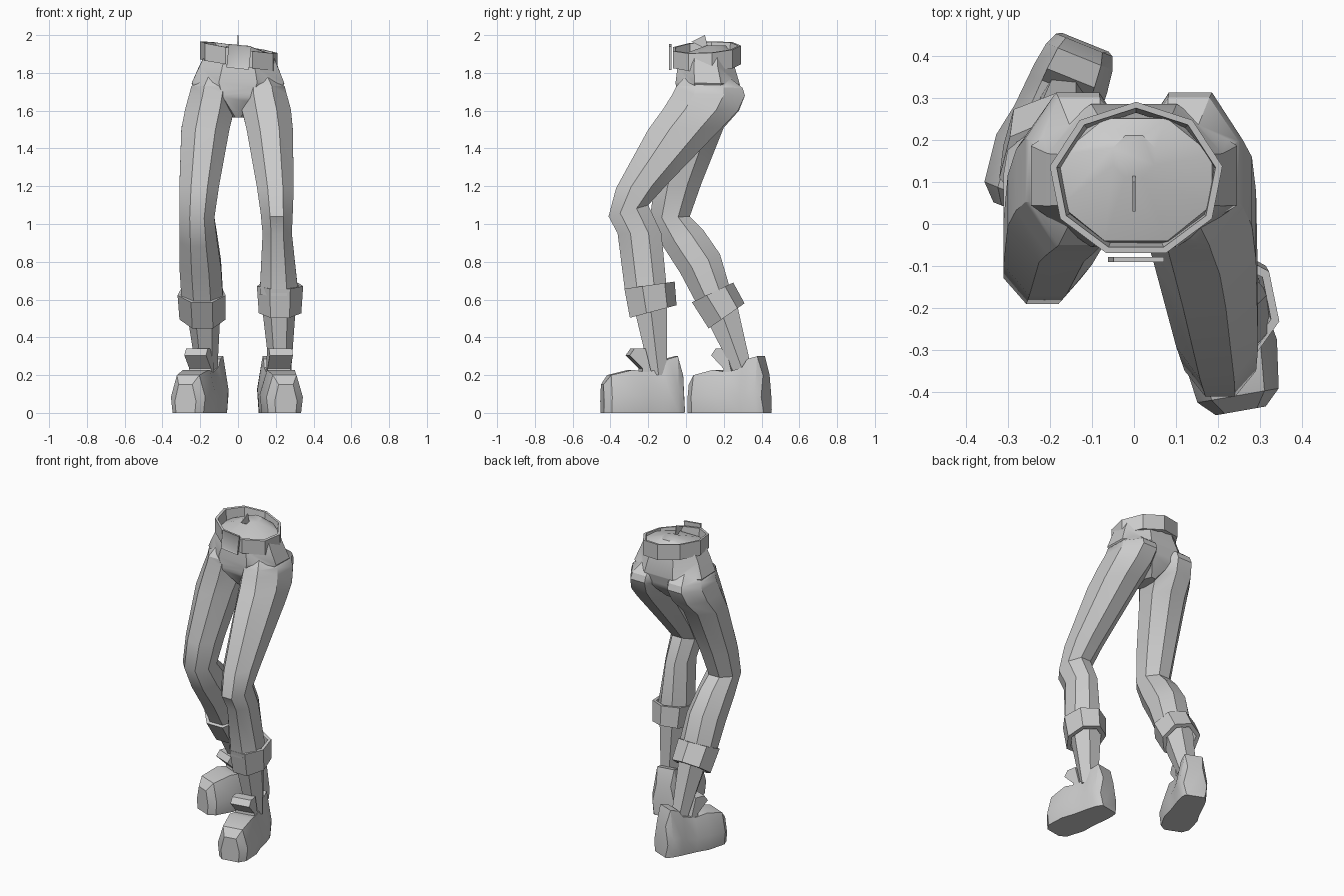
import bpy, bmesh, math
from mathutils import Matrix, Vector

if "Cube" in bpy.data.objects:
    bpy.data.objects.remove(bpy.data.objects["Cube"], do_unlink=True)

grey = bpy.data.materials.new("plain grey")
grey.use_nodes = True
grey.diffuse_color = (0.6, 0.6, 0.6, 1)
grey.node_tree.nodes["Principled BSDF"].inputs["Base Color"].default_value = grey.diffuse_color


def shade(obj, angle=32):
    bpy.ops.object.select_all(action="DESELECT")
    obj.select_set(True)
    bpy.context.view_layer.objects.active = obj
    bpy.ops.object.shade_smooth_by_angle(angle=math.radians(angle))


def finish(name, bm, matrix=None):
    """Turn a bmesh into a named object with tidy normals and shading."""
    if matrix:
        bm.transform(matrix)
    bmesh.ops.recalc_face_normals(bm, faces=bm.faces)
    mesh = bpy.data.meshes.new(name)
    bm.to_mesh(mesh)
    bm.free()
    mesh.materials.append(grey)
    obj = bpy.data.objects.new(name, mesh)
    bpy.context.collection.objects.link(obj)
    shade(obj)
    return obj


def skin(bm, rings, loop=False):
    """Bridge rings of points; cap the ends, or close the tube into a loop."""
    rows = [[bm.verts.new(p) for p in ring] for ring in rings]
    pairs = list(zip(rows, rows[1:]))
    if loop:
        pairs.append((rows[-1], rows[0]))
    else:
        bm.faces.new(rows[0])
        bm.faces.new(rows[-1])
    count = len(rows[0])
    for a, b in pairs:
        for i in range(count):
            j = (i + 1) % count
            bm.faces.new((a[i], a[j], b[j], b[i]))


def oval(section, sides=8, roll=0.0, shrink=1.0):
    """Polygon ring from front (y, z), back (y, z) and the x range."""
    fy, fz, by, bz, x0, x1 = section
    centre = Vector(((x0 + x1) / 2, (fy + by) / 2, (fz + bz) / 2))
    front = (Vector((centre.x, fy, fz)) - centre) * shrink
    side = Vector(((x1 - x0) / 2, 0, 0)) * shrink
    angles = [(i + 0.5) * math.tau / sides for i in range(sides)]
    widest = max(math.sin(a) for a in angles)
    deepest = max(abs(math.cos(a)) for a in angles)
    points = []
    for a in angles:
        p = centre + front * math.cos(a) / deepest + side * math.sin(a) / widest
        p.z -= roll * (p.x - centre.x)
        points.append(p)
    return points


def limb(name, sections, sides=8):
    bm = bmesh.new()
    skin(bm, [oval(s, sides) for s in sections])
    return finish(name, bm)


def merge(base, parts):
    """Weld overlapping parts into one clean surface."""
    for part in parts:
        mod = base.modifiers.new("merge", "BOOLEAN")
        mod.operation = "UNION"
        mod.solver = "EXACT"
        mod.object = part
        # Keep the join ahead of the shading modifier
        base.modifiers.move(len(base.modifiers) - 1, 0)
        bpy.context.view_layer.objects.active = base
        bpy.ops.object.modifier_apply(modifier=mod.name)
        bpy.data.objects.remove(part, do_unlink=True)
    shade(base)


def band(name, top, bottom, sides, roll, lip, hem):
    """Thick hollow band, used for the belt and the turned-up hems."""
    bm = bmesh.new()
    skin(bm, [oval(top, sides, roll), oval(bottom, sides, roll),
              oval(bottom, sides, roll, hem), oval(top, sides, roll, lip)], loop=True)
    finish(name, bm)


def shoe(name, x, y, turn):
    """Chunky shoe from cross-sections running toe to heel, plus a tongue."""
    place = Matrix.Translation((x, y, 0)) @ Matrix.Rotation(math.radians(turn), 4, "Z")
    stations = [(-0.222, 0.15, 0.06), (-0.185, 0.2, 0.098), (-0.07, 0.228, 0.114),
                (0.01, 0.215, 0.1), (0.09, 0.24, 0.095), (0.12, 0.285, 0.093),
                (0.175, 0.3, 0.085), (0.205, 0.2, 0.072), (0.212, 0.04, 0.06)]
    outline = [(-0.9, 0), (-1, 0.42), (-0.65, 1), (0.65, 1), (1, 0.42), (0.9, 0)]
    bm = bmesh.new()
    skin(bm, [[(u * w, s, v * h) for u, v in outline] for s, h, w in stations])
    body = finish(name, bm, place)
    profile = [(-0.02, 0.18), (-0.015, 0.235), (-0.085, 0.305),
               (-0.06, 0.34), (0, 0.34), (0.04, 0.18)]
    bm = bmesh.new()
    skin(bm, [[(sx, s, z) for s, z in profile] for sx in (-0.062, 0.062)])
    merge(body, [finish(name + "_tongue", bm, place)])


# Seat of the trousers, with the shallow domed top inside the belt
trousers = limb("trousers", [
    (0.11, 1.945, 0.21, 1.945, -0.05, 0.05), (-0.04, 1.89, 0.25, 1.9, -0.175, 0.185),
    (-0.045, 1.83, 0.255, 1.84, -0.205, 0.21), (-0.055, 1.75, 0.285, 1.74, -0.245, 0.245),
    (-0.05, 1.67, 0.265, 1.66, -0.19, 0.19), (0.02, 1.565, 0.18, 1.565, -0.035, 0.035)])

# Trouser legs: left steps forward, right trails
left_leg = limb("left_trouser_leg", [
    (0.03, 1.82, 0.2, 1.8, 0.04, 0.18), (-0.05, 1.73, 0.3, 1.72, 0.012, 0.248),
    (-0.07, 1.69, 0.312, 1.68, 0.01, 0.258),
    (-0.12, 1.61, 0.275, 1.6, 0.02, 0.28), (-0.2, 1.5, 0.19, 1.51, 0.045, 0.29),
    (-0.37, 1.19, -0.1, 1.21, 0.1, 0.295), (-0.41, 1.04, -0.2, 1.1, 0.12, 0.29),
    (-0.362, 0.95, -0.13, 0.95, 0.13, 0.285), (-0.32, 0.62, -0.1, 0.64, 0.115, 0.32)])
right_leg = limb("right_trouser_leg", [
    (0.03, 1.82, 0.2, 1.8, -0.18, -0.04), (-0.05, 1.73, 0.3, 1.72, -0.248, -0.012),
    (-0.056, 1.69, 0.312, 1.68, -0.258, -0.01),
    (-0.07, 1.61, 0.28, 1.6, -0.28, -0.02), (-0.09, 1.5, 0.2, 1.51, -0.3, -0.045),
    (-0.17, 1.2, 0.08, 1.21, -0.31, -0.1), (-0.19, 1.03, 0.02, 1.04, -0.31, -0.125),
    (-0.12, 0.88, 0.09, 0.97, -0.31, -0.11), (-0.03, 0.74, 0.18, 0.84, -0.31, -0.09),
    (0.05, 0.59, 0.23, 0.67, -0.3, -0.08)])
merge(trousers, [left_leg, right_leg])

# Small upright point on top of the dome
bm = bmesh.new()
skin(bm, [[(x, 0.03, 1.965), (x, 0.1, 2.0), (x, 0.12, 1.92)] for x in (-0.003, 0.003)])
finish("top_point", bm)

# Hems, shins and shoes
band("left_cuff", (-0.34, 0.655, -0.06, 0.695, 0.1, 0.345),
     (-0.31, 0.5, -0.05, 0.57, 0.11, 0.335), 7, 0, 0.84, 0.78)
band("right_cuff", (0.02, 0.58, 0.25, 0.69, -0.32, -0.065),
     (0.11, 0.44, 0.31, 0.58, -0.31, -0.065), 7, 0, 0.84, 0.78)
limb("left_shin", [(-0.29, 0.62, -0.1, 0.62, 0.12, 0.31), (-0.19, 0.2, -0.1, 0.2, 0.17, 0.28)], 6)
limb("right_shin", [(0.07, 0.57, 0.26, 0.62, -0.28, -0.09), (0.26, 0.2, 0.35, 0.22, -0.22, -0.11)], 6)
shoe("left_shoe", 0.215, -0.225, 10)
shoe("right_shoe", -0.195, 0.235, -22)

# Belt: hollow band sitting lower on the left hip
band("belt", (-0.08, 1.925, 0.29, 1.945, -0.2, 0.21),
     (-0.08, 1.835, 0.29, 1.845, -0.2, 0.21), 9, 0.15, 0.92, 0.86)

# Buckle: slightly turned square plate with a recessed face
bm = bmesh.new()
bmesh.ops.create_cube(bm, size=1, matrix=Matrix.Diagonal((0.12, 0.012, 0.125, 1)))
face = min(bm.faces, key=lambda f: f.calc_center_median().y)
bmesh.ops.inset_region(bm, faces=[face], thickness=0.014, depth=0)
bmesh.ops.translate(bm, verts=face.verts, vec=(0, 0.005, 0))
finish("buckle", bm, Matrix.Translation((0.005, -0.084, 1.885)) @ Matrix.Rotation(math.radians(6), 4, "Y"))
